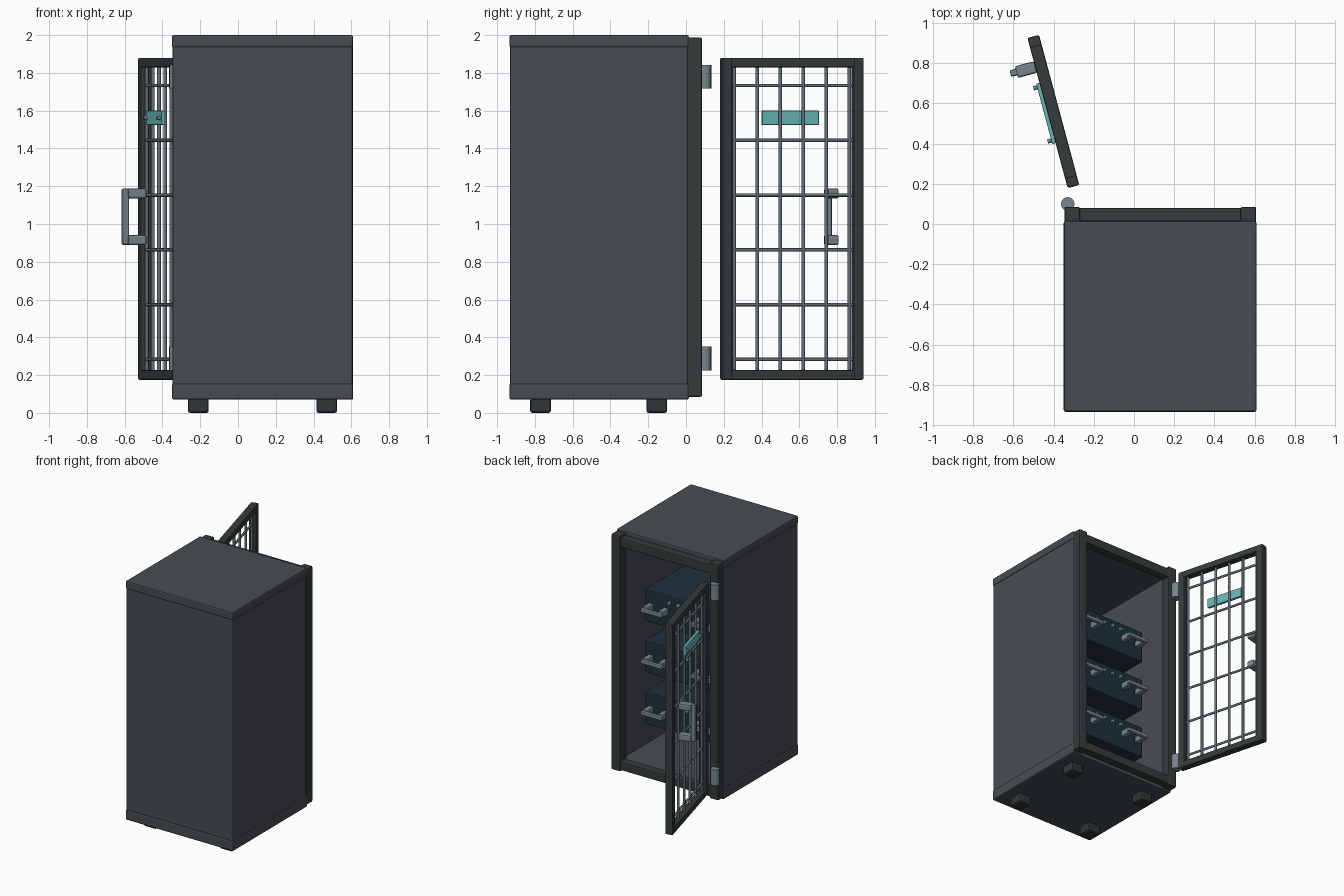
import bpy
from math import radians, pi
from mathutils import Matrix, Vector, Euler

if "Cube" in bpy.data.objects:
    bpy.data.objects.remove(bpy.data.objects["Cube"])


def material(name, rgb):
    m = bpy.data.materials.new(name)
    m.diffuse_color = (*rgb, 1)
    m.use_nodes = True
    m.node_tree.nodes["Principled BSDF"].inputs["Base Color"].default_value = m.diffuse_color
    return m


SHELL = material("shell_grey", (0.062, 0.073, 0.085))
FRAME = material("frame_dark", (0.035, 0.043, 0.043))
FOOT = material("foot_dark", (0.03, 0.036, 0.036))
STEEL = material("steel", (0.19, 0.24, 0.27))
ROD = material("rod_grey", (0.13, 0.165, 0.185))
UNIT = material("unit_blue", (0.014, 0.03, 0.045))
TEAL = material("teal", (0.14, 0.47, 0.48))

# Door space: origin on the hinge axis, x along the door, y outward
DOOR = Matrix.Translation((-0.33, 0.10, 0)) @ Matrix.Rotation(radians(105), 4, 'Z')
WORLD = Matrix.Identity(4)


def finish(o, name, mat, bevel, space, local):
    o.name = name
    o.data.materials.append(mat)
    m = space @ local
    o.location = m.to_translation()
    o.rotation_euler = m.to_euler()
    if bevel:
        b = o.modifiers.new("bevel", 'BEVEL')
        b.width, b.segments = bevel, 2
        b.limit_method = 'ANGLE'
    return o


def box(name, x, y, z, mat, bevel=0.006, space=WORLD):
    """Box given by its (low, high) range on each axis."""
    bpy.ops.mesh.primitive_cube_add(size=1)
    o = bpy.context.object
    size = Vector((x[1] - x[0], y[1] - y[0], z[1] - z[0]))
    o.data.transform(Matrix.Diagonal((*size, 1)))
    centre = Vector((sum(x), sum(y), sum(z))) / 2
    return finish(o, name, mat, bevel, space, Matrix.Translation(centre))


def rod(name, centre, radius, length, mat, axis='Z', sides=8, space=WORLD, bevel=0):
    bpy.ops.mesh.primitive_cylinder_add(vertices=sides, radius=radius, depth=length)
    o = bpy.context.object
    bpy.ops.object.shade_smooth_by_angle(angle=radians(46))
    rot = {'X': (0, pi / 2, 0), 'Y': (pi / 2, 0, 0), 'Z': (0, 0, 0)}[axis]
    local = Matrix.Translation(centre) @ Euler(rot).to_matrix().to_4x4()
    return finish(o, name, mat, bevel, space, local)


def around(c, half):
    return (c - half, c + half)


# Cabinet shell, open towards +y
X0, X1, Y0 = -0.35, 0.61, -0.935
box("top_panel", (X0, X1), (Y0, 0.015), (1.935, 2.0), SHELL, 0.01)
box("bottom_panel", (X0, X1), (Y0, 0.015), (0.07, 0.155), SHELL, 0.01)
box("left_panel", (X0 + 0.004, X0 + 0.045), (Y0 + 0.004, 0.01), (0.15, 1.94), SHELL)
box("right_panel", (X1 - 0.045, X1 - 0.004), (Y0 + 0.004, 0.01), (0.15, 1.94), SHELL)
box("back_panel", (X0 + 0.006, X1 - 0.006), (Y0 + 0.003, Y0 + 0.045), (0.15, 1.94), SHELL)

# Door surround
box("surround_post_left", (X0 + 0.003, -0.27), (0.005, 0.085), (0.085, 1.987), FRAME, 0.008)
box("surround_post_right", (0.53, X1 - 0.002), (0.005, 0.085), (0.085, 1.987), FRAME, 0.008)
box("surround_top", (-0.28, 0.54), (0.012, 0.08), (1.895, 1.97), FRAME, 0.008)
box("surround_bottom", (-0.28, 0.54), (0.012, 0.08), (0.095, 0.165), FRAME, 0.008)

# Feet
for i, fx in enumerate((-0.21, 0.47)):
    for j, fy in enumerate((-0.77, -0.155)):
        box(f"foot_{i}{j}", around(fx, 0.055), around(fy, 0.055), (0, 0.08), FOOT, 0.012)

# Hinges
for n, hz in (("upper", 1.78), ("lower", 0.288)):
    rod(f"hinge_{n}", (-0.33, 0.10, hz), 0.034, 0.125, STEEL, sides=16)

# Door frame
U0, U1, V = 0.076, 0.85, (-0.08, -0.02)
UC = (U0 + U1) / 2
box("door_stile_hinge_side", (U0, U0 + 0.055), V, (0.175, 1.88), FRAME, 0.008, DOOR)
box("door_stile_free_side", (U1 - 0.055, U1), V, (0.175, 1.88), FRAME, 0.008, DOOR)
box("door_rail_top", (U0 + 0.045, U1 - 0.045), V, (1.828, 1.88), FRAME, 0.008, DOOR)
box("door_rail_bottom", (U0 + 0.045, U1 - 0.045), V, (0.175, 0.227), FRAME, 0.008, DOOR)

# Door grille
for i in range(6):
    rod(f"grille_upright_{i}", (UC + (i - 2.5) * 0.126, -0.05, 1.028), 0.01, 1.63, ROD, 'Z', space=DOOR)
    rod(f"grille_crossbar_{i}", (UC, -0.05, 0.283 + i * 0.29), 0.009, 0.69, ROD, 'X', space=DOOR)

# Name plate with screws
box("door_plate", around(UC, 0.155), (-0.026, -0.003), (1.525, 1.6), TEAL, 0.003, DOOR)
for s in (-1, 1):
    rod(f"plate_screw_{s}", (UC + s * 0.137, 0.004, 1.562), 0.011, 0.024, STEEL, 'Y', 8, DOOR)

# Door handle
for n, hz in (("upper", 1.162), ("lower", 0.915)):
    box(f"door_handle_mount_{n}", around(0.70, 0.03), (-0.022, 0.078), around(hz, 0.026), STEEL, 0.01, DOOR)
box("door_handle_grip", around(0.70, 0.017), (0.07, 0.108), (0.89, 1.187), STEEL, 0.009, DOOR)

# Three rack units with pull handles and indicator lights
YF = -0.15
for k in range(3):
    zc = 0.53 + 0.415 * k
    box(f"unit_{k}", around(0.13, 0.34), (-0.88, YF), around(zc, 0.13), UNIT, 0.008)
    for n, hx in (("left", -0.09), ("right", 0.35)):
        for s in (-1, 1):
            box(f"unit_{k}_{n}_mount_{s}", around(hx + s * 0.068, 0.022), (YF - 0.005, YF + 0.075),
                around(zc, 0.025), STEEL, 0.008)
        box(f"unit_{k}_{n}_grip", around(hx, 0.095), (YF + 0.07, YF + 0.1), around(zc, 0.015), STEEL, 0.007)
    for i in range(4):
        rod(f"unit_{k}_light_{i}", (0.01 + 0.08 * i, YF + 0.004, zc + 0.075), 0.013, 0.02, TEAL, 'Y', 10)
